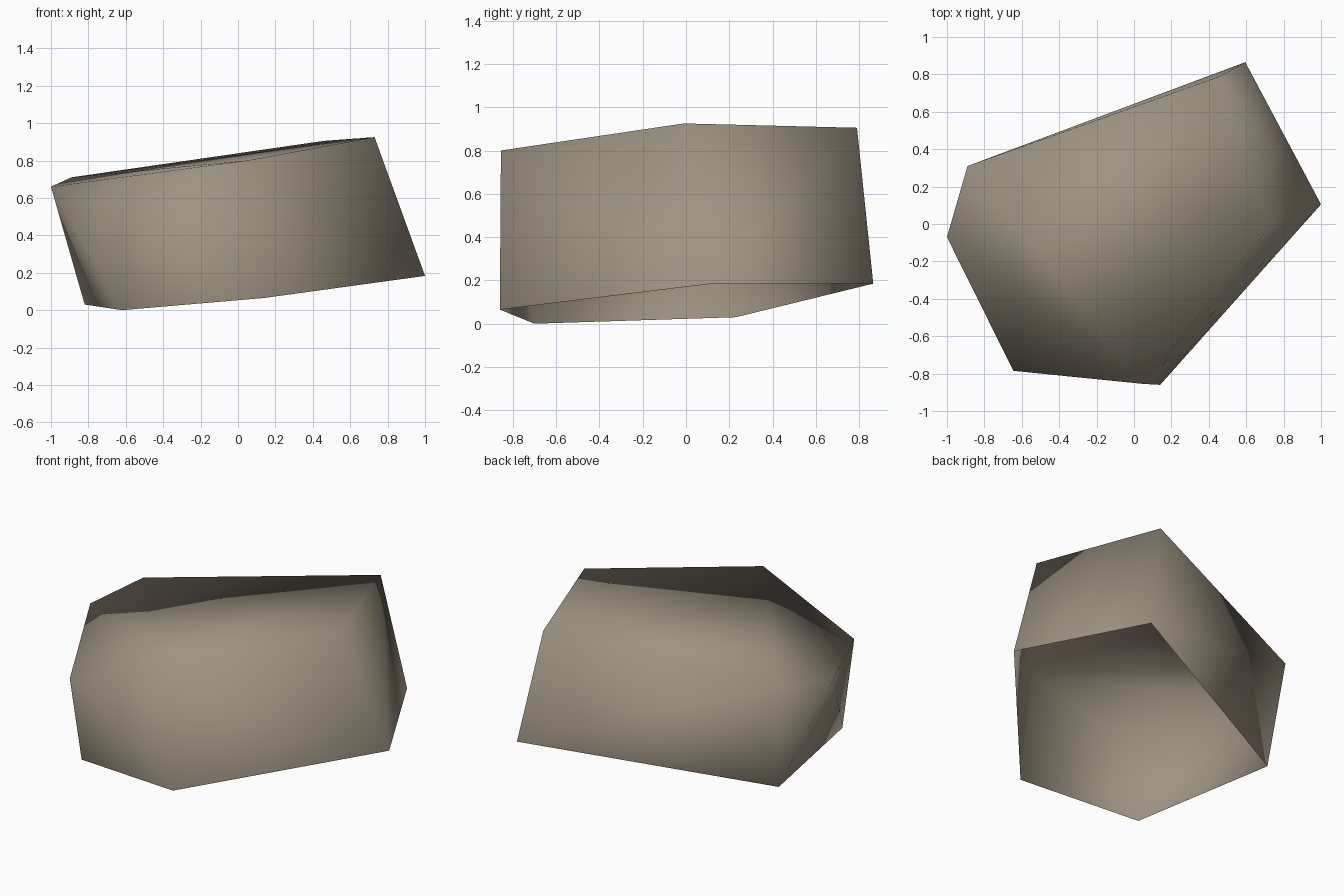
import bpy
import bmesh

if "Cube" in bpy.data.objects:
    bpy.data.objects.remove(bpy.data.objects["Cube"])

# Corner points of the faceted boulder
top_rim = [(-1.0, -0.07, 0.66), (-0.89, 0.31, 0.71), (0.46, 0.79, 0.905),
           (0.73, -0.01, 0.925), (0.05, -0.855, 0.80), (-0.645, -0.785, 0.545)]
base_rim = [(-0.82, 0.23, 0.03), (0.595, 0.865, 0.185), (1.0, 0.105, 0.183),
            (0.14, -0.86, 0.065), (-0.62, -0.70, 0.0)]

# Boulder: convex shell around the two rims, smooth shaded
bm = bmesh.new()
for co in top_rim:
    bm.verts.new(co)
base = {bm.verts.new(co) for co in base_rim}
bmesh.ops.convex_hull(bm, input=bm.verts)
bmesh.ops.recalc_face_normals(bm, faces=bm.faces)

# Open underside: drop the faces spanning only the base rim
under = [f for f in bm.faces if all(v in base for v in f.verts)]
bmesh.ops.delete(bm, geom=under, context='FACES')
for face in bm.faces:
    face.smooth = True

mesh = bpy.data.meshes.new("boulder")
bm.to_mesh(mesh)
bm.free()

# Single warm grey stone colour
stone = bpy.data.materials.new("warm grey stone")
stone.diffuse_color = (0.33, 0.287, 0.216, 1.0)
stone.use_nodes = True
stone.node_tree.nodes["Principled BSDF"].inputs["Base Color"].default_value = stone.diffuse_color
mesh.materials.append(stone)

boulder = bpy.data.objects.new("boulder", mesh)
bpy.context.collection.objects.link(boulder)
